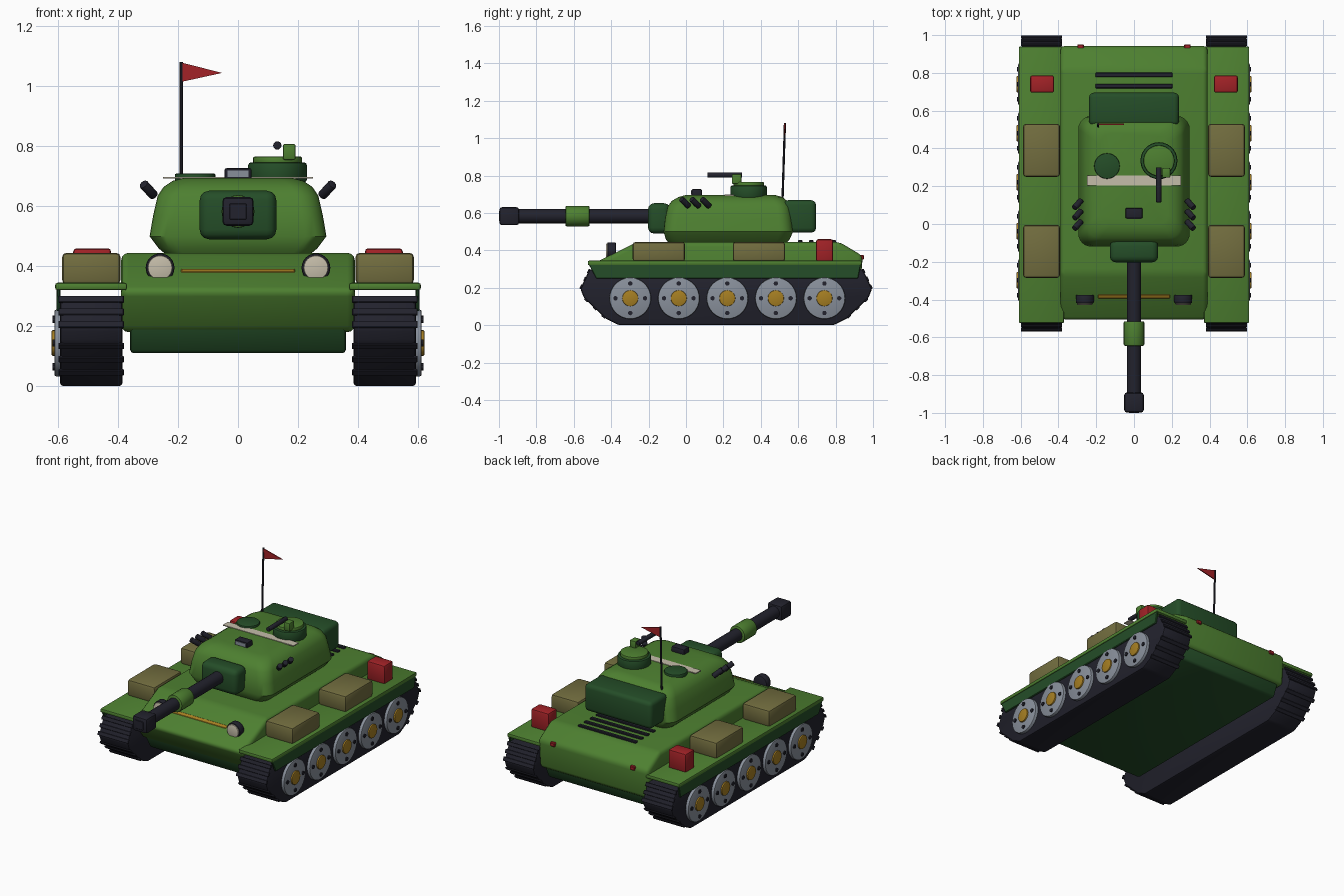
import bpy, bmesh, math
from mathutils import Vector, Matrix

if "Cube" in bpy.data.objects:
    bpy.data.objects.remove(bpy.data.objects["Cube"])


def material(name, rgb):
    m = bpy.data.materials.new(name)
    m.diffuse_color = (*rgb, 1)
    m.use_nodes = True
    m.node_tree.nodes["Principled BSDF"].inputs["Base Color"].default_value = m.diffuse_color
    return m


GREEN = material("leaf green", (0.075, 0.215, 0.030))
DARK_GREEN = material("dark green", (0.018, 0.075, 0.021))
BLACK = material("blue black", (0.016, 0.016, 0.026))
GREY = material("steel grey", (0.25, 0.28, 0.33))
GOLD = material("gold", (0.38, 0.21, 0.016))
TAN = material("olive tan", (0.17, 0.155, 0.05))
RED = material("red", (0.36, 0.016, 0.02))
BEIGE = material("beige", (0.56, 0.51, 0.40))


def finish(name, bm, mat, bevel=0.0, segs=2, limit=0.4):
    """Bevel sharp edges, shade smooth by angle and link the object."""
    bmesh.ops.recalc_face_normals(bm, faces=bm.faces)
    if bevel:
        edges = [e for e in bm.edges if e.calc_face_angle(0) > limit]
        bmesh.ops.bevel(bm, geom=edges, offset=bevel, segments=segs, profile=0.5,
                        affect='EDGES', clamp_overlap=True)
    for f in bm.faces:
        f.smooth = True
    for e in bm.edges:
        e.smooth = e.calc_face_angle(0) < math.radians(35)
    me = bpy.data.meshes.new(name)
    bm.to_mesh(me)
    bm.free()
    me.materials.append(mat)
    ob = bpy.data.objects.new(name, me)
    bpy.context.collection.objects.link(ob)
    return ob


def box(name, x, y, z, mat, bevel=0.0, segs=2, tilt=0.0):
    """Box from (min, max) ranges, optionally tilted about x."""
    bm = bmesh.new()
    c = Vector((sum(x) / 2, sum(y) / 2, sum(z) / 2))
    size = (abs(x[1] - x[0]), y[1] - y[0], z[1] - z[0])
    bmesh.ops.create_cube(bm, size=1, matrix=Matrix.Translation(c)
                          @ Matrix.Rotation(tilt, 4, 'X') @ Matrix.Diagonal((*size, 1)))
    return finish(name, bm, mat, bevel, segs)


def rod(name, a, b, r, mat, sides=24, bevel=0.0):
    """Cylinder between two points."""
    a, b = Vector(a), Vector(b)
    bm = bmesh.new()
    rot = (b - a).to_track_quat('Z', 'Y').to_matrix().to_4x4()
    bmesh.ops.create_cone(bm, cap_ends=True, segments=sides, radius1=r, radius2=r,
                          depth=(b - a).length, matrix=Matrix.Translation((a + b) / 2) @ rot)
    return finish(name, bm, mat, bevel, 2, 0.9)


def loft(name, rings, mat, bevel=0.0, segs=2, limit=0.4):
    """Skin a list of equal-length point rings and cap both ends."""
    bm = bmesh.new()
    vs = [[bm.verts.new(p) for p in ring] for ring in rings]
    n = len(vs[0])
    for lo, hi in zip(vs, vs[1:]):
        for i in range(n):
            bm.faces.new((lo[i], lo[(i + 1) % n], hi[(i + 1) % n], hi[i]))
    bm.faces.new(vs[0])
    bm.faces.new(vs[-1])
    return finish(name, bm, mat, bevel, segs, limit)


def side_prism(name, pts, x, mat, bevel=0.0, segs=2, limit=0.4):
    return loft(name, [[(v, p, q) for p, q in pts] for v in x], mat, bevel, segs, limit)


def round_rect(hx, y0, y1, z, r, steps=6):
    ring = []
    for k, (cx, cy) in enumerate([(hx - r, y1 - r), (r - hx, y1 - r),
                                  (r - hx, y0 + r), (hx - r, y0 + r)]):
        for i in range(steps + 1):
            a = math.pi / 2 * (k + i / steps)
            ring.append((cx + r * math.cos(a), cy + r * math.sin(a), z))
    return ring


# Hull
side_prism("upper_hull", [(-0.42, 0.18), (-0.515, 0.32), (-0.26, 0.445), (0.82, 0.445),
                          (0.945, 0.37), (0.93, 0.18)], (-0.39, 0.39), GREEN, 0.025, 3, 0.3)
side_prism("lower_hull", [(-0.38, 0.11), (-0.43, 0.2), (0.92, 0.2), (0.88, 0.11)],
           (-0.36, 0.36), DARK_GREEN, 0.012)
box("nose_bar", (-0.19, 0.19), (-0.392, -0.368), (0.368, 0.388), GOLD, 0.003, 1, 0.46)
for y in (0.61, 0.67, 0.73, 0.79):
    box("engine_grille_bar", (-0.205, 0.205), (y - 0.012, y + 0.012), (0.435, 0.455), BLACK, 0.004, 1)

# Running gear and fender parts, mirrored on both sides
TRACK = [(-0.36, 0), (-0.43, 0.035), (-0.545, 0.145), (-0.565, 0.195), (-0.515, 0.30),
         (0.945, 0.30), (0.995, 0.195), (0.975, 0.145), (0.86, 0.035), (0.79, 0)]
for s in (-1, 1):
    side_prism("track", TRACK, (s * 0.385, s * 0.594), BLACK, 0.012, 2, 0.2)
    # Tread lugs on the sloped ends
    for a, b in ((1, 2), (3, 4), (5, 6), (7, 8)):
        p, q = Vector(TRACK[a]), Vector(TRACK[b])
        ang = math.atan2(q.y - p.y, q.x - p.x)
        for t in (0.1, 0.5, 0.9):
            c = p.lerp(q, t)
            box("tread_lug", (s * 0.381, s * 0.599), (c.x - 0.012, c.x + 0.012),
                (c.y - 0.005, c.y + 0.005), BLACK, 0.002, 1, ang)
    side_prism("side_skirt", [(-0.48, 0.25), (-0.52, 0.325), (0.935, 0.325), (0.92, 0.25)],
               (s * 0.593, s * 0.605), DARK_GREEN, 0.003, 1)
    box("fender", (s * 0.37, s * 0.61), (-0.525, 0.94), (0.32, 0.345), GREEN, 0.008)
    for i in range(5):
        y, z = -0.298 + i * 0.2595, 0.144
        rod("road_wheel", (s * 0.57, y, z), (s * 0.613, y, z), 0.111, GREY, 32, 0.006)
        rod("wheel_hub", (s * 0.60, y, z), (s * 0.622, y, z), 0.043, GOLD, 20, 0.004)
        for k in range(4):
            a = k * math.pi / 2
            by, bz = y + 0.079 * math.cos(a), z + 0.079 * math.sin(a)
            rod("wheel_bolt", (s * 0.605, by, bz), (s * 0.619, by, bz), 0.012, BLACK, 10)
    # Stowage and fuel
    for y in (-0.285, 0.25):
        box("stowage_box", (s * 0.392, s * 0.587), (y, y + 0.28), (0.34, 0.445), TAN, 0.015)
    box("fuel_can", (s * 0.423, s * 0.55), (0.695, 0.787), (0.34, 0.46), RED, 0.012)
    # Lights
    rod("headlight_rim", (s * 0.26, -0.375, 0.395), (s * 0.26, -0.42, 0.395), 0.048, BLACK, 24, 0.006)
    rod("headlight_lens", (s * 0.26, -0.40, 0.395), (s * 0.26, -0.428, 0.395), 0.041, BEIGE, 24, 0.004)
    box("tail_light", (s * 0.265, s * 0.300), (0.925, 0.951), (0.35, 0.375), RED, 0.004, 1)
    # Smoke launchers
    for y in (-0.005, 0.05, 0.105):
        c, d = Vector((s * 0.298, y, 0.655)), Vector((s * 0.55, -0.62, 0.6)) * 0.032
        rod("smoke_launcher", c - d, c + d, 0.016, BLACK, 12, 0.003)

# Turret
loft("turret", [round_rect(0.235, -0.09, 0.535, 0.435, 0.06),
                round_rect(0.265, -0.108, 0.555, 0.46, 0.065),
                round_rect(0.295, -0.12, 0.572, 0.50, 0.07),
                round_rect(0.283, -0.112, 0.565, 0.57, 0.07),
                round_rect(0.268, -0.098, 0.556, 0.635, 0.07),
                round_rect(0.248, -0.075, 0.54, 0.665, 0.07),
                round_rect(0.218, -0.04, 0.515, 0.685, 0.065),
                round_rect(0.18, -0.005, 0.48, 0.695, 0.06)], GREEN)
box("turret_bustle", (-0.238, 0.238), (0.52, 0.695), (0.495, 0.668), DARK_GREEN, 0.025, 3)
box("turret_stripe", (-0.25, 0.25), (0.205, 0.256), (0.692, 0.698), BEIGE)
box("periscope", (-0.045, 0.045), (0.03, 0.085), (0.685, 0.727), BLACK, 0.006)
box("periscope_glass", (-0.035, 0.035), (0.026, 0.034), (0.698, 0.72), GREY)
rod("loader_hatch", (-0.143, 0.307, 0.68), (-0.143, 0.307, 0.709), 0.068, DARK_GREEN, 24, 0.005)
rod("cupola", (0.132, 0.335, 0.68), (0.132, 0.335, 0.747), 0.098, DARK_GREEN, 28, 0.01)
rod("cupola_hatch", (0.132, 0.335, 0.74), (0.132, 0.335, 0.766), 0.082, GREEN, 28, 0.006)
box("gun_mount", (0.15, 0.192), (0.245, 0.297), (0.755, 0.808), GREEN, 0.006)
rod("machine_gun", (0.131, 0.115, 0.803), (0.131, 0.30, 0.803), 0.014, BLACK, 12, 0.003)

# Main gun
box("mantlet", (-0.128, 0.128), (-0.203, -0.085), (0.49, 0.652), DARK_GREEN, 0.032, 3)
rod("barrel", (0, -0.92, 0.583), (0, -0.15, 0.583), 0.038, BLACK, 20)
rod("barrel_sleeve", (0, -0.645, 0.583), (0, -0.515, 0.583), 0.055, GREEN, 20, 0.008)
box("muzzle", (-0.052, 0.052), (-0.998, -0.892), (0.535, 0.631), BLACK, 0.014)
box("muzzle_bore", (-0.028, 0.028), (-1.0, -0.99), (0.556, 0.61), BLACK, 0.002, 1)

# Antenna and pennant
rod("antenna", (-0.19, 0.515, 0.64), (-0.19, 0.529, 1.082), 0.006, BLACK, 8)
loft("pennant", [[(-0.19, y, 1.08), (-0.19, y, 1.015), (-0.053, y, 1.045)]
                 for y in (0.525, 0.531)], RED)
